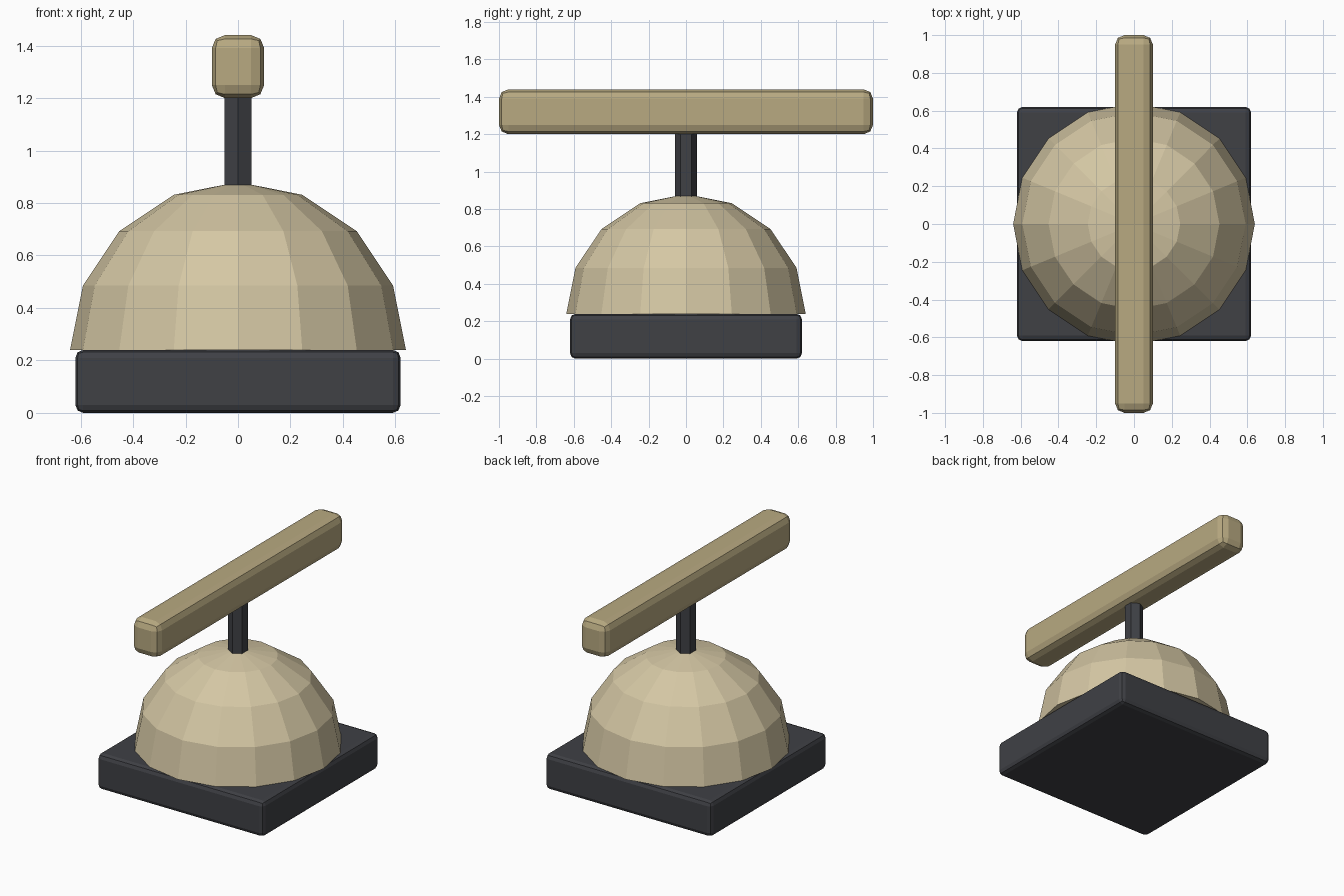
import bpy, bmesh

if "Cube" in bpy.data.objects:
    bpy.data.objects.remove(bpy.data.objects["Cube"])


def material(name, rgb):
    m = bpy.data.materials.new(name)
    m.diffuse_color = (*rgb, 1)
    m.use_nodes = True
    m.node_tree.nodes["Principled BSDF"].inputs["Base Color"].default_value = m.diffuse_color
    return m


dark = material("dark_metal", (0.05, 0.052, 0.06))
cream = material("cream_shell", (0.66, 0.57, 0.37))
tan = material("tan_bar", (0.48, 0.40, 0.22))


def bevelled_box(name, size, z, bevel, mat):
    bpy.ops.mesh.primitive_cube_add(size=1, location=(0, 0, z))
    o = bpy.context.object
    o.name = name
    o.scale = size
    bpy.ops.object.transform_apply(location=False, rotation=False, scale=True)
    mod = o.modifiers.new("bevel", 'BEVEL')
    mod.width, mod.segments = bevel, 2
    o.data.materials.append(mat)


# Square base slab
bevelled_box("base", (1.24, 1.24, 0.24), 0.12, 0.03, dark)

# Faceted half-sphere dome, closed underneath
bm = bmesh.new()
bmesh.ops.create_uvsphere(bm, u_segments=16, v_segments=8, radius=0.64)
bmesh.ops.delete(bm, geom=[v for v in bm.verts if v.co.z < -0.01], context='VERTS')
bmesh.ops.holes_fill(bm, edges=[e for e in bm.edges if e.is_boundary], sides=0)
bmesh.ops.recalc_face_normals(bm, faces=bm.faces)
mesh = bpy.data.meshes.new("dome")
bm.to_mesh(mesh)
bm.free()
mesh.materials.append(cream)
dome = bpy.data.objects.new("dome", mesh)
dome.location.z = 0.24
bpy.context.collection.objects.link(dome)

# Hexagonal post from dome into the bar
bpy.ops.mesh.primitive_cylinder_add(vertices=6, radius=0.06, depth=0.42, location=(0, 0, 1.03))
post = bpy.context.object
post.name = "post"
post.data.materials.append(dark)

# Long rotating bar
bevelled_box("antenna_bar", (0.2, 2.0, 0.24), 1.32, 0.05, tan)
